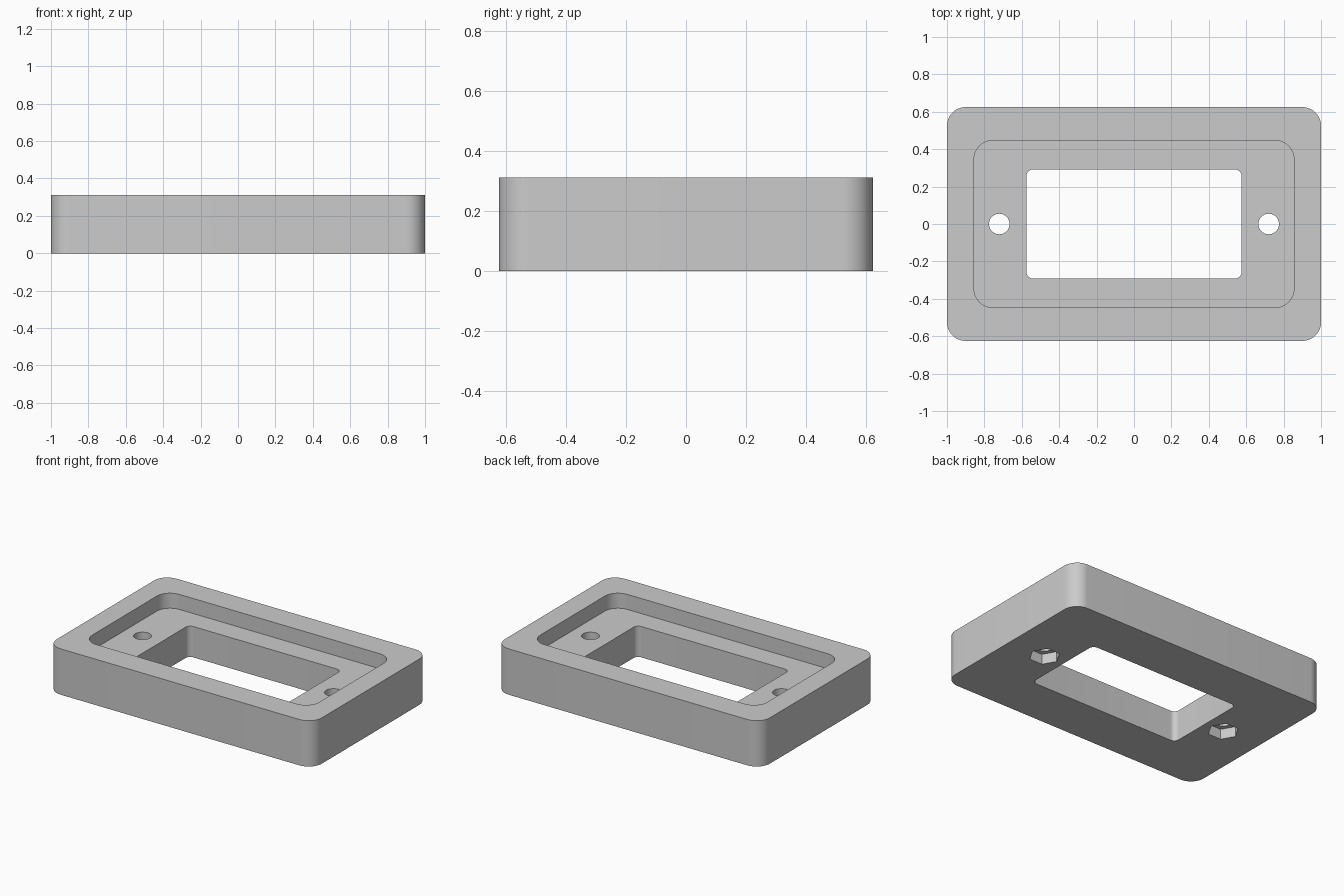
import bpy
import bmesh
from math import cos, sin, pi, radians

default = bpy.data.objects.get("Cube")
if default:
    bpy.data.objects.remove(default, do_unlink=True)

# Overall sizes
HEIGHT = 0.3125
FLOOR = 0.21        # level of the recessed ledge
NUT_DEPTH = 0.07
BOLT_X = 0.72
OVER = 0.1          # cutter overshoot

grey = bpy.data.materials.new("light grey")
grey.use_nodes = True
COLOUR = (0.6, 0.6, 0.6, 1)
grey.diffuse_color = COLOUR
grey.node_tree.nodes["Principled BSDF"].inputs["Base Color"].default_value = COLOUR


def rounded_rect(half_x, half_y, radius, steps=12):
    """Outline of a rectangle with rounded corners, counter-clockwise."""
    points = []
    for quarter, (sx, sy) in enumerate([(1, 1), (-1, 1), (-1, -1), (1, -1)]):
        for i in range(steps + 1):
            a = (quarter + i / steps) * pi / 2
            points.append((sx * (half_x - radius) + radius * cos(a),
                           sy * (half_y - radius) + radius * sin(a)))
    return points


def polygon(x, radius, sides):
    return [(x + radius * cos(2 * pi * i / sides), radius * sin(2 * pi * i / sides))
            for i in range(sides)]


def prism(name, outline, bottom, top):
    """Extrude an outline between two heights."""
    bm = bmesh.new()
    face = bm.faces.new([bm.verts.new((x, y, bottom)) for x, y in outline])
    grown = bmesh.ops.extrude_face_region(bm, geom=[face])["geom"]
    verts = [v for v in grown if isinstance(v, bmesh.types.BMVert)]
    bmesh.ops.translate(bm, verts=verts, vec=(0, 0, top - bottom))
    bmesh.ops.recalc_face_normals(bm, faces=bm.faces)
    mesh = bpy.data.meshes.new(name)
    bm.to_mesh(mesh)
    bm.free()
    mesh.materials.append(grey)
    obj = bpy.data.objects.new(name, mesh)
    bpy.context.collection.objects.link(obj)
    return obj


# Outer block
frame = prism("bezel_frame", rounded_rect(1, 0.625, 0.1), 0, HEIGHT)

# Ledge recess and window opening
cutters = [
    prism("recess_cutter", rounded_rect(0.855, 0.447, 0.1), FLOOR, HEIGHT + OVER),
    prism("window_cutter", rounded_rect(0.575, 0.292, 0.035), -OVER, HEIGHT + OVER),
]

# Bolt holes with hexagonal nut pockets underneath
for side, x in (("left", BOLT_X), ("right", -BOLT_X)):
    cutters.append(prism(side + "_bolt_cutter", polygon(x, 0.055, 40), -OVER, HEIGHT + OVER))
    cutters.append(prism(side + "_nut_cutter", polygon(x, 0.097, 6), -OVER, NUT_DEPTH))

bpy.ops.object.select_all(action="DESELECT")
bpy.context.view_layer.objects.active = frame
frame.select_set(True)
for cutter in cutters:
    cutter.hide_render = True
    cut = frame.modifiers.new(cutter.name, "BOOLEAN")
    cut.operation = "DIFFERENCE"
    cut.solver = "EXACT"
    cut.object = cutter
    bpy.ops.object.modifier_apply(modifier=cut.name)
for cutter in cutters:
    bpy.data.objects.remove(cutter, do_unlink=True)

# Smooth corners, crisp edges
bpy.ops.object.shade_smooth_by_angle(angle=radians(30))
